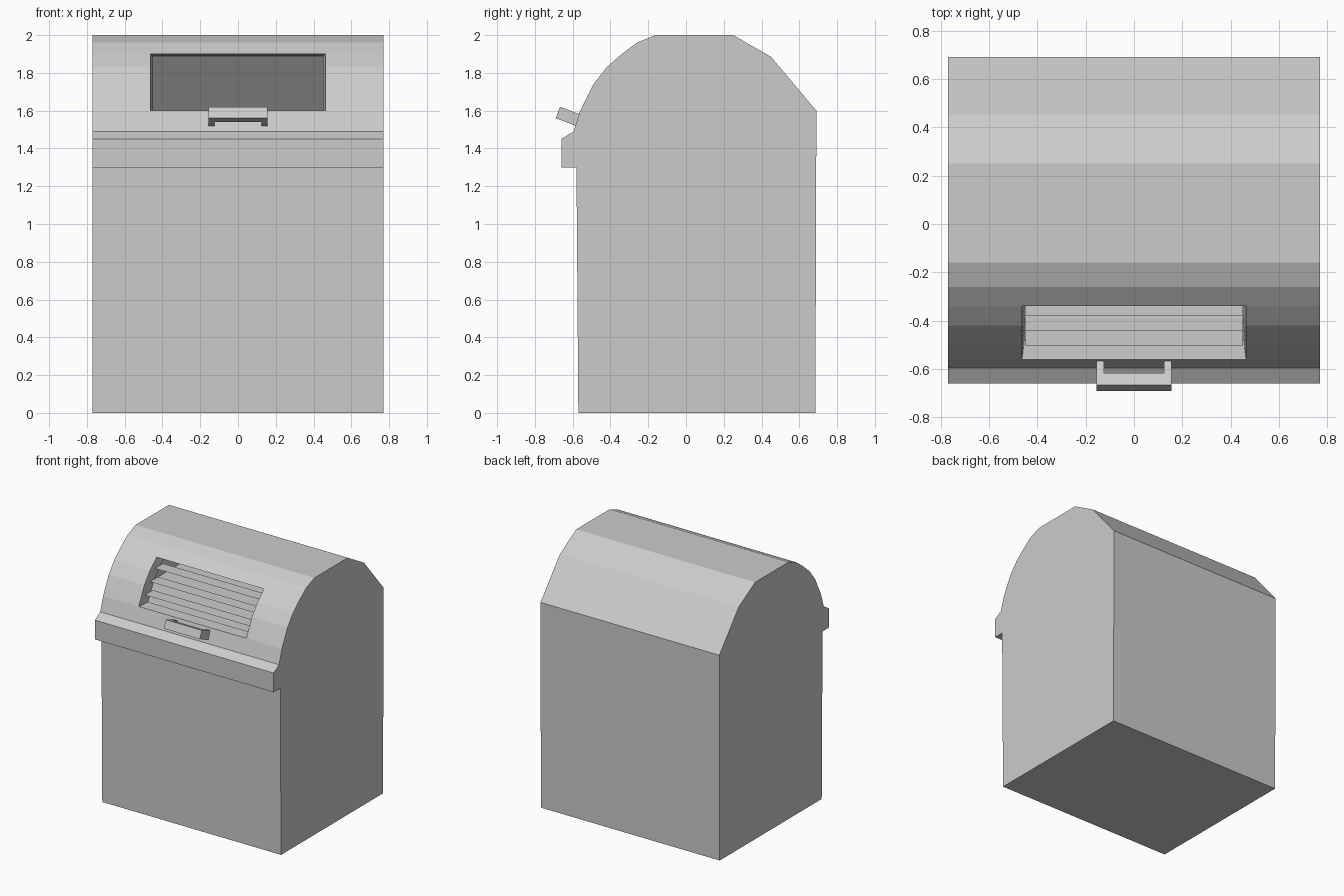
import bpy
from mathutils import Vector

if "Cube" in bpy.data.objects:
    bpy.data.objects.remove(bpy.data.objects["Cube"])

grey = bpy.data.materials.new("painted_grey")
grey.diffuse_color = (0.6, 0.6, 0.6, 1)
grey.use_nodes = True
grey.node_tree.nodes["Principled BSDF"].inputs["Base Color"].default_value = grey.diffuse_color


def make(name, verts, faces):
    mesh = bpy.data.meshes.new(name)
    mesh.from_pydata([tuple(v) for v in verts], [], faces)
    mesh.materials.append(grey)
    obj = bpy.data.objects.new(name, mesh)
    bpy.context.collection.objects.link(obj)
    return obj


def extrude_x(name, profile, xs, closed=True, skip=()):
    """Sweep a (y, z) profile through the x stations, with end caps.
    skip holds (segment, strip) pairs left open."""
    n = len(profile)
    verts = [(x, y, z) for x in xs for y, z in profile]
    faces = []
    for s in range(len(xs) - 1):
        for i in range(n if closed else n - 1):
            j = (i + 1) % n
            if (i, s) not in skip:
                faces.append((s * n + i, (s + 1) * n + i, (s + 1) * n + j, s * n + j))
    last = (len(xs) - 1) * n
    faces.append(tuple(range(n)))
    faces.append(tuple(last + i for i in reversed(range(n))))
    return make(name, verts, faces)


W = 0.77      # half width of the bin
HX = 0.463    # half width of the opening

# Base container with the projecting front rim
base = [(0.685, 0), (-0.57, 0), (-0.58, 1.30), (-0.66, 1.30),
        (-0.66, 1.45), (-0.595, 1.49), (0.69, 1.49)]
extrude_x("base_container", base, [-W, W])

# Curved hood, with the opening left out of its front facets
hood = [(-0.595, 1.49), (-0.56, 1.60), (-0.49, 1.74), (-0.42, 1.83), (-0.34, 1.90),
        (-0.26, 1.96), (-0.16, 2.0), (0.25, 2.0), (0.45, 1.885), (0.69, 1.60), (0.69, 1.49)]
extrude_x("hood", hood, [-W, -HX, HX, W], closed=False,
          skip={(1, 1), (2, 1), (3, 1)})

# Tapered reveal around the opening
verts, faces = [], []
for y, z in hood[1:5]:
    zi = z - 0.01 * (z - 1.6) / 0.3
    verts += [(-HX, y, z), (-HX + 0.012, y + 0.1, zi),
              (HX, y, z), (HX - 0.012, y + 0.1, zi)]
for k in range(0, 12, 4):
    faces.append((k, k + 1, k + 5, k + 4))
    faces.append((k + 6, k + 7, k + 3, k + 2))
faces += [(0, 2, 3, 1), (13, 15, 14, 12)]
make("opening_reveal", verts, faces)

# Thin horizontal slats inside the opening
for i in range(3):
    y, z = -0.502 + 0.062 * i, 1.67 + 0.08 * i
    make("slat_%d" % (i + 1),
         [(-0.451, y, z), (0.451, y, z), (0.451, y + 0.1, z), (-0.451, y + 0.1, z)],
         [(0, 1, 2, 3)])

# U-shaped tilted handle
outline = [(-0.155, 0), (0.155, 0), (0.155, 0.122), (0.125, 0.122),
           (0.125, 0.055), (-0.125, 0.055), (-0.125, 0.122), (-0.155, 0.122)]
origin = Vector((0, -0.69, 1.56))
inward = Vector((0, 0.934, -0.358))
up = Vector((0, 0.358, 0.934)) * 0.065
low = [origin + Vector((x, 0, 0)) + inward * d for x, d in outline]
n = len(low)
faces = [tuple(reversed(range(n))), tuple(range(n, 2 * n))]
faces += [(i, (i + 1) % n, (i + 1) % n + n, i + n) for i in range(n)]
make("handle", low + [p + up for p in low], faces)
